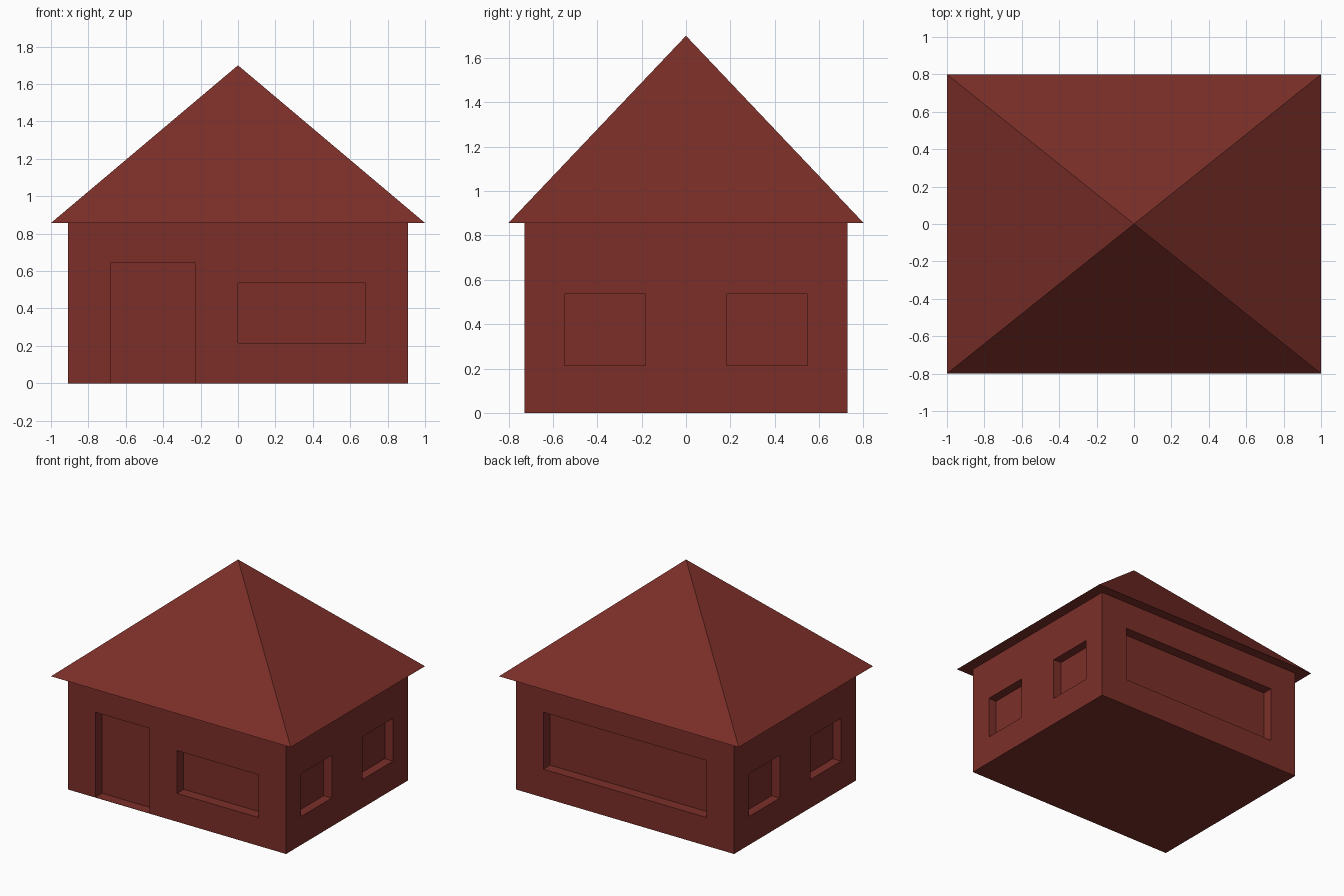
import bpy, bmesh
from mathutils import Matrix, Vector

if "Cube" in bpy.data.objects:
    bpy.data.objects.remove(bpy.data.objects["Cube"])

HX, HY, EAVES, TOP = 0.91, 0.727, 0.857, 1.70   # wall half sizes, heights
DX, DY = 0.068, 0.08                            # recess depth in side / front walls

brick = bpy.data.materials.new("dark_red")
brick.diffuse_color = (0.2, 0.028, 0.022, 1)
brick.use_nodes = True
brick.node_tree.nodes["Principled BSDF"].inputs["Base Color"].default_value = brick.diffuse_color


def add_box(bm, lo, hi):
    lo, hi = Vector(lo), Vector(hi)
    bmesh.ops.create_cube(bm, size=1, matrix=Matrix.Translation((lo + hi) / 2)
                          @ Matrix.Diagonal((*(hi - lo), 1)))


def make_object(name, bm):
    bmesh.ops.recalc_face_normals(bm, faces=bm.faces)
    mesh = bpy.data.meshes.new(name)
    bm.to_mesh(mesh)
    bm.free()
    mesh.materials.append(brick)
    obj = bpy.data.objects.new(name, mesh)
    bpy.context.collection.objects.link(obj)
    return obj


# Walls
bm = bmesh.new()
add_box(bm, (-HX, -HY, 0), (HX, HY, EAVES))
walls = make_object("walls", bm)

# Door and window recesses
bm = bmesh.new()
add_box(bm, (-0.682, -HY - 0.1, 0.002), (-0.228, -HY + DY, 0.643))   # door
add_box(bm, (0, -HY - 0.1, 0.214), (0.682, -HY + DY, 0.536))         # front window
add_box(bm, (-0.682, HY - DY, 0.214), (0.682, HY + 0.1, 0.643))      # back window
for y0, y1 in ((-0.547, -0.182), (0.182, 0.547)):                    # side windows
    add_box(bm, (HX - DX, y0, 0.214), (HX + 0.1, y1, 0.536))
    add_box(bm, (-HX - 0.1, y0, 0.214), (-HX + DX, y1, 0.536))
cutter = make_object("opening_cutter", bm)
cutter.hide_render = True
cutter.hide_viewport = True
cutter.display_type = 'WIRE'

cut = walls.modifiers.new("openings", 'BOOLEAN')
cut.operation = 'DIFFERENCE'
cut.solver = 'EXACT'
cut.object = cutter

# Hipped roof rising to a single point
bm = bmesh.new()
base = [bm.verts.new((x, y, EAVES)) for x, y in ((-1, -0.8), (1, -0.8), (1, 0.8), (-1, 0.8))]
apex = bm.verts.new((0, 0, TOP))
bm.faces.new(base[::-1])
for a, b in zip(base, base[1:] + base[:1]):
    bm.faces.new((a, b, apex))
make_object("roof", bm)
